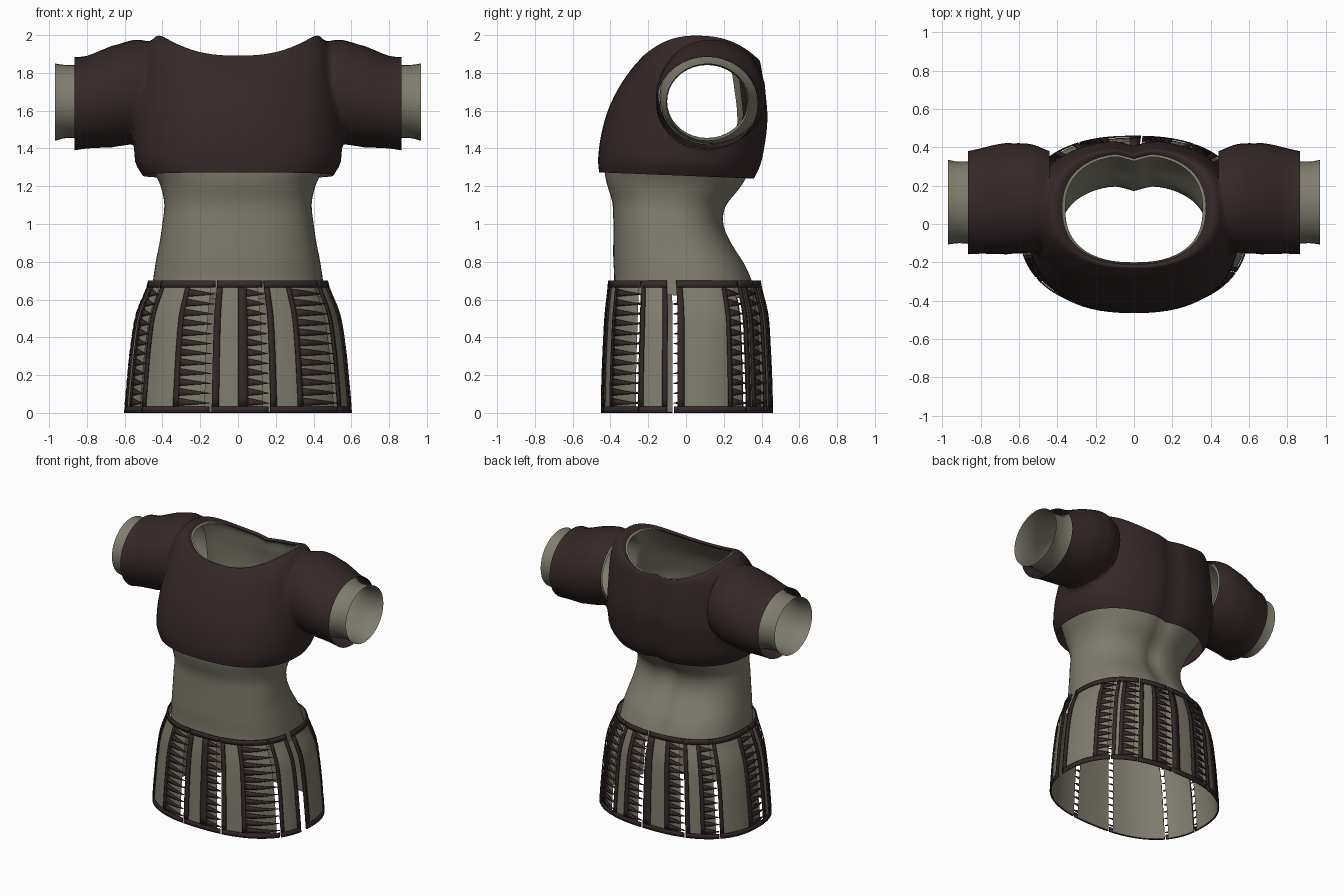
import bpy, bmesh, math
from mathutils import Vector

cube = bpy.data.objects.get("Cube")
if cube:
    bpy.data.objects.remove(cube, do_unlink=True)


def material(name, rgb):
    m = bpy.data.materials.new(name)
    m.use_nodes = True
    m.diffuse_color = (*rgb, 1)
    bsdf = m.node_tree.nodes["Principled BSDF"]
    bsdf.inputs["Base Color"].default_value = (*rgb, 1)
    bsdf.inputs["Roughness"].default_value = 0.9
    return m


LINEN = material("khaki linen", (0.215, 0.205, 0.155))
LEATHER = material("dark brown leather", (0.036, 0.021, 0.021))


def spline(rows, u):
    """Catmull-Rom through a list of rows, u counted in rows."""
    i = min(int(u), len(rows) - 2)
    f = u - i
    a, b, c, d = (rows[max(0, min(len(rows) - 1, i + k))] for k in (-1, 0, 1, 2))
    return [q + 0.5 * f * (r - p + f * (2*p - 5*q + 4*r - s + f * (3*(q - r) + s - p)))
            for p, q, r, s in zip(a, b, c, d)]


def resample(rows, steps):
    n = (len(rows) - 1) * steps
    return [spline(rows, k / steps) for k in range(n + 1)]


def body_point(row, t, spine=0.0, tilt=0.0):
    """Rounded body ring; t = 0 at the front, growing towards +x."""
    z, z_side, half, front, back = row
    s, c = math.sin(t), math.cos(t)
    p = 2 / 2.4
    x = half * math.copysign(abs(s) ** p, s)
    y = (front + back) / 2 - (back - front) / 2 * math.copysign(abs(c) ** p, c)
    if c < 0:
        y -= spine * math.exp(-(x / 0.06) ** 2)
    return Vector((x, y, z + (z_side - z) * s * s - tilt * y))


def make_object(name, bm, mats):
    me = bpy.data.meshes.new(name)
    bm.to_mesh(me)
    bm.free()
    for m in mats:
        me.materials.append(m)
    ob = bpy.data.objects.new(name, me)
    bpy.context.collection.objects.link(ob)
    return ob


def smooth(ob, angle=50):
    bpy.ops.object.select_all(action="DESELECT")
    ob.select_set(True)
    bpy.context.view_layer.objects.active = ob
    bpy.ops.object.shade_smooth_by_angle(angle=math.radians(angle))


def loft(name, rings, mats):
    """Closed tube; the end caps get material slot 1 so they can be opened later."""
    bm = bmesh.new()
    loops = [[bm.verts.new(p) for p in ring] for ring in rings]
    n = len(loops[0])
    for a, b in zip(loops, loops[1:]):
        for i in range(n):
            bm.faces.new((a[i], a[(i + 1) % n], b[(i + 1) % n], b[i]))
    for loop in (loops[0], loops[-1]):
        mid = bm.verts.new(sum((v.co for v in loop), Vector()) / n)
        for i in range(n):
            bm.faces.new((loop[i], loop[(i + 1) % n], mid)).material_index = 1
    bmesh.ops.recalc_face_normals(bm, faces=bm.faces)
    return make_object(name, bm, mats)


def garment(name, body_rows, sleeve_rows, mats):
    """Hollow torso merged with two open sleeves."""
    angles = [2 * math.pi * k / 72 for k in range(72)]
    torso = loft(name, [[body_point(r, t, 0.03, 0.04) for t in angles]
                        for r in resample(body_rows, 3)], mats)
    helpers = []
    for side in (-1, 1):
        rings = []
        for x, low, high, front, back in resample(sleeve_rows, 3):
            rings.append([Vector((side * x,
                                  (front + back) / 2 + (back - front) / 2 * math.sin(t),
                                  (low + high) / 2 + (high - low) / 2 * math.cos(t)))
                          for t in angles[::2]])
        arm = loft("sleeve_helper", rings, mats)
        arm.hide_render = True
        helpers.append(arm)
        mod = torso.modifiers.new("join_sleeve", "BOOLEAN")
        mod.operation, mod.solver, mod.object = "UNION", "EXACT", arm
    graph = bpy.context.evaluated_depsgraph_get()
    merged = bpy.data.meshes.new_from_object(torso.evaluated_get(graph))
    bm = bmesh.new()
    bm.from_mesh(merged)
    caps = [f for f in bm.faces if f.material_index == 1]
    bmesh.ops.delete(bm, geom=caps, context="FACES")
    # soften the armpit and shoulder seam
    seam = [v for v in bm.verts if 0.44 < abs(v.co.x) < 0.64 and v.co.z > 1.36]
    for _ in range(5):
        bmesh.ops.smooth_vert(bm, verts=seam, factor=0.5,
                              use_axis_x=True, use_axis_y=True, use_axis_z=True)
    for ob in helpers + [torso]:
        bpy.data.objects.remove(ob, do_unlink=True)
    ob = make_object(name, bm, mats[:1])
    smooth(ob, 70)
    return ob


# Rows: z at front and back, z at the sides, half width, front y, back y
chest = [(1.255, 1.255, .505, -.46, .365), (1.33, 1.33, .545, -.465, .40),
         (1.45, 1.45, .555, -.45, .425), (1.58, 1.58, .545, -.415, .437),
         (1.70, 1.71, .53, -.36, .427), (1.80, 1.87, .51, -.295, .41),
         (1.86, 1.965, .47, -.245, .40), (1.882, 2.0, .42, -.225, .39),
         (1.87, 1.975, .37, -.21, .37)]
# Rows: x, bottom z, top z, front y, back y
sleeve = [(.44, 1.47, 1.95, -.12, .38), (.52, 1.43, 1.985, -.15, .42),
          (.60, 1.41, 1.968, -.16, .428), (.70, 1.405, 1.93, -.157, .418),
          (.80, 1.40, 1.89, -.155, .395), (.865, 1.39, 1.885, -.158, .38)]
garment("leather_crop_top", chest, sleeve, [LEATHER, LINEN])

# Undershirt: shaped waist, then the chest and sleeves inset, with long cuffs
waist = [(.62, .46, -.385, .385), (.70, .45, -.38, .36), (.80, .435, -.385, .315),
         (.90, .415, -.385, .25), (1.0, .40, -.385, .205), (1.1, .39, -.39, .215),
         (1.2, .41, -.42, .29), (1.28, .45, -.432, .335)]
g = 0.02
lining = [(z, z, h, f, b) for z, h, f, b in waist]
lining += [(z - g * (z > 1.75), s - g * (z > 1.75), h - g, f + g, b - g)
           for z, s, h, f, b in chest[2:-1]]
lining.append((1.872, 1.972, .358, -.2, .358))
cuffs = [(x, lo + g, hi - g, f + g, b - g) for x, lo, hi, f, b in sleeve[:4]]
cuffs += [(.82, 1.45, 1.85, -.11, .335), (.91, 1.455, 1.842, -.10, .325),
          (.97, 1.44, 1.85, -.107, .335)]
garment("linen_undershirt", lining, cuffs, [LINEN, LEATHER])

# Skirt surface, rows evenly spaced in height from hem to waist
SKIRT_TOP = 0.7
skirt_rows = [(0, 0, .592, -.44, .45), (0, 0, .578, -.437, .446), (0, 0, .56, -.43, .438),
              (0, 0, .53, -.42, .425), (0, 0, .465, -.402, .385)]


def skirt_point(deg, z, off=0.0):
    row = spline(skirt_rows, z / SKIRT_TOP * (len(skirt_rows) - 1))
    row = [z, z, row[2] + off, row[3] - off, row[4] + off]
    return body_point(row, math.radians(deg))


def patch(bm, t0, t1, z0, z1, off=0.0):
    nt = max(1, round((t1 - t0) / 2.5))
    nz = max(1, round((z1 - z0) / 0.05))
    grid = [[bm.verts.new(skirt_point(t0 + (t1 - t0) * i / nt, z0 + (z1 - z0) * j / nz, off))
             for i in range(nt + 1)] for j in range(nz + 1)]
    for a, b in zip(grid, grid[1:]):
        for i in range(nt):
            bm.faces.new((a[i], a[i + 1], b[i + 1], b[i]))


# Panels in degrees: start, middle bar (None = plain panel), end
panels = [(-10, 0, 12), (13, 28, 59), (60, None, 80), (86, 115, 130), (131, 137, 152),
          (153, 164, 177), (178, 190, 204), (205, 217, 232), (233, 262, 276),
          (277, 288, 304), (305, 329, 349)]
BAR, LIFT, TEETH = 3.2, 0.007, 12
cloth, trim, teeth = bmesh.new(), bmesh.new(), bmesh.new()
for start, middle, end in panels:
    patch(cloth, start, end if middle is None else end - 2.5, 0.004, SKIRT_TOP - 0.004)
    patch(trim, start, end, 0, 0.034, LIFT)
    patch(trim, start, end, SKIRT_TOP - 0.036, SKIRT_TOP, LIFT)
    bars = [start, end - BAR] if middle is None else [start, middle]
    for t in bars:
        patch(trim, t, t + BAR, 0.034, SKIRT_TOP - 0.036, LIFT)
    if middle is None:
        continue
    # lacing teeth pointing away from the middle bar
    pitch = (SKIRT_TOP - 0.07) / TEETH
    for k in range(TEETH):
        z = 0.034 + k * pitch
        root, tip = middle + BAR, end + 0.4
        low, high = [], []
        for i in range(5):
            f = i / 4
            t = root + (tip - root) * f
            low.append(teeth.verts.new(skirt_point(t, z + 0.004 + 0.012 * f, LIFT)))
            high.append(teeth.verts.new(skirt_point(t, z + pitch * (0.85 - 0.5 * f), LIFT)))
        for i in range(4):
            teeth.faces.new((low[i], low[i + 1], high[i + 1], high[i]))

smooth(make_object("skirt_panels", cloth, [LINEN]))
for name, bm in (("skirt_trim", trim), ("skirt_lacing_teeth", teeth)):
    ob = make_object(name, bm, [LEATHER])
    mod = ob.modifiers.new("thickness", "SOLIDIFY")
    mod.thickness, mod.offset = 0.008, 0
    smooth(ob)
